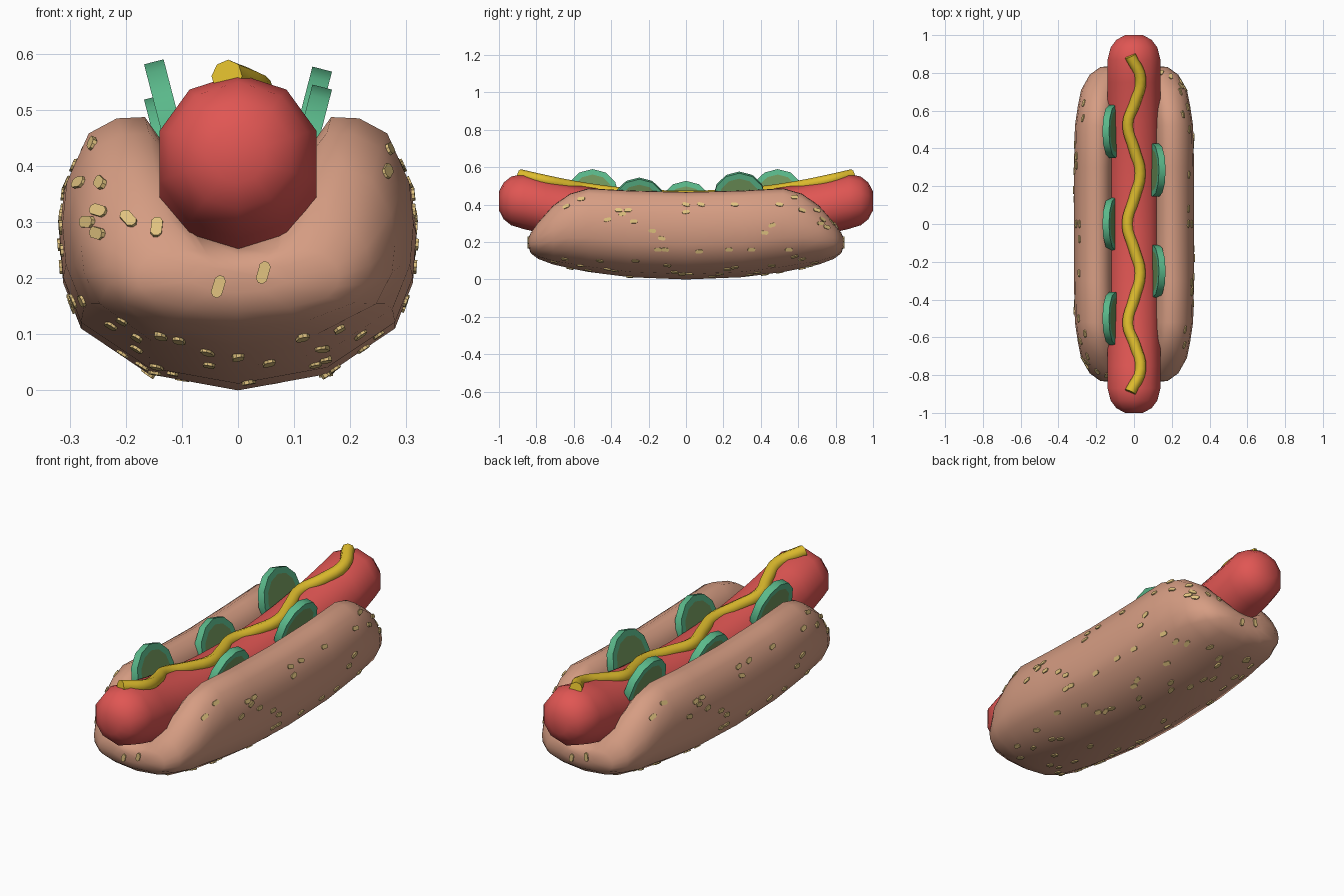
import bpy, bmesh, math, random
from mathutils import Vector, Matrix
from mathutils.bvhtree import BVHTree

if "Cube" in bpy.data.objects:
    bpy.data.objects.remove(bpy.data.objects["Cube"])

random.seed(4)


def material(name, rgb):
    m = bpy.data.materials.new(name)
    lin = [(c / 255 / 12.92) if c < 11 else ((c / 255 + 0.055) / 1.055) ** 2.4 for c in rgb]
    m.diffuse_color = (*lin, 1)
    m.use_nodes = True
    m.node_tree.nodes["Principled BSDF"].inputs["Base Color"].default_value = m.diffuse_color
    return m


BUN = material("bun brown", (214, 157, 131))
RED = material("sausage red", (224, 86, 83))
YELLOW = material("mustard yellow", (222, 188, 45))
GREEN = material("pickle green", (90, 184, 138))
CORE = material("pickle core", (112, 150, 92))
SEED = material("seed cream", (226, 196, 128))


def add_object(name, bm, mats, angle=None):
    bmesh.ops.recalc_face_normals(bm, faces=bm.faces)
    me = bpy.data.meshes.new(name)
    bm.to_mesh(me)
    ob = bpy.data.objects.new(name, me)
    bpy.context.collection.objects.link(ob)
    for m in mats:
        me.materials.append(m)
    if angle:
        bpy.ops.object.select_all(action='DESELECT')
        ob.select_set(True)
        bpy.context.view_layer.objects.active = ob
        bpy.ops.object.shade_smooth_by_angle(angle=math.radians(angle))
    return ob


def loft(rings):
    """Closed rings of points skinned into a capped solid."""
    bm = bmesh.new()
    vs = [[bm.verts.new(p) for p in r] for r in rings]
    n = len(vs[0])
    for a, b in zip(vs, vs[1:]):
        for i in range(n):
            j = (i + 1) % n
            bm.faces.new((a[i], a[j], b[j], b[i]))
    bm.faces.new(vs[0])
    bm.faces.new(vs[-1])
    bmesh.ops.recalc_face_normals(bm, faces=bm.faces)
    return bm


def both_ends(stations):
    """Mirror stations (y first, starting at y = 0) to the -y side."""
    return [(-s[0], *s[1:]) for s in reversed(stations[1:])] + stations


# Bun: U-shaped section (outer x, z up to the lobe top, then groove x, depth)
OUTER = [(0, 0), (.5, .062), (.88, .236), (.98, .41), (1, .575), (.975, .74),
         (.85, .935), (.69, .995), (.53, 1)]
GROOVE = [(.39, .78), (.31, .4), (0, 0)]
# y, half width, bottom z, lobe top z, groove z
BUN_STATIONS = [(0, .318, 0, .468, .17), (.3, .318, .012, .475, .18), (.52, .313, .04, .487, .205),
                (.62, .298, .06, .458, .22), (.71, .28, .08, .395, .235), (.79, .235, .11, .305, .255),
                (.83, .18, .14, .25, .24), (.842, .09, .175, .222, .218)]


def bun_ring(y, w, zb, zt, zg):
    half = [(x * w, zb + t * (zt - zb)) for x, t in OUTER]
    half += [(x * w, zg + s * (zt - zg)) for x, s in GROOVE]
    return [(x, y, z) for x, z in half] + [(-x, y, z) for x, z in reversed(half[1:-1])]


bun_bm = loft([bun_ring(*s) for s in both_ends(BUN_STATIONS)])
tree = BVHTree.FromBMesh(bun_bm)
add_object("bun", bun_bm, [BUN], 75)


# Sausage: ten-sided bowed capsule
def sausage_z(y):
    return .305 + .12 * (y / .9) ** 2 if abs(y) < .88 else .42


def sausage_ring(y, r):
    return [(r * math.sin(a), y, sausage_z(y) + r * math.cos(a))
            for a in (math.tau * i / 10 for i in range(10))]


SAUSAGE = [(0, .147), (.2, .147), (.4, .147), (.6, .147), (.75, .147), (.87, .147),
           (.935, .13), (.975, .098), (1.0, .05)]
add_object("sausage", loft([sausage_ring(*s) for s in both_ends(SAUSAGE)]), [RED], 75)

# Mustard: wavy round tube along the sausage top
path = [(-.02, -.89), (.035, -.77), (.005, -.64), (-.032, -.53), (0, -.4), (.032, -.26), (0, -.13),
        (-.035, 0), (0, .13), (.032, .27), (0, .4), (-.032, .53), (.005, .64), (.035, .77), (-.02, .89)]
cu = bpy.data.curves.new("mustard", 'CURVE')
cu.dimensions = '3D'
cu.bevel_depth = .03
cu.bevel_resolution = 2
cu.use_fill_caps = True
cu.resolution_u = 4
sp = cu.splines.new('BEZIER')
sp.bezier_points.add(len(path) - 1)
for bp, (x, y) in zip(sp.bezier_points, path):
    bp.co = (x, y, sausage_z(y) + .14)
    bp.handle_left_type = bp.handle_right_type = 'AUTO'
cu.materials.append(YELLOW)
mustard = bpy.data.objects.new("mustard", cu)
bpy.context.collection.objects.link(mustard)
bpy.ops.object.select_all(action='DESELECT')
mustard.select_set(True)
bpy.context.view_layer.objects.active = mustard
bpy.ops.object.convert(target='MESH')
bpy.ops.object.shade_smooth_by_angle(angle=math.radians(60))


# Pickle slices: tilted discs with an inset core on each face
def pickle(name, side, y, z):
    bm = bmesh.new()
    bmesh.ops.create_cone(bm, cap_ends=True, segments=12, radius1=.14, radius2=.14, depth=.036)
    caps = [f for f in bm.faces if len(f.verts) > 4]
    bmesh.ops.inset_individual(bm, faces=caps, thickness=.03)
    for f in caps:
        f.material_index = 1
    turn = Matrix.Rotation(side * math.radians(14.5), 4, 'Y') @ Matrix.Rotation(math.pi / 2, 4, 'Y')
    bm.transform(Matrix.Translation((side * .115, y, z)) @ turn)
    add_object(name, bm, [GREEN, CORE], 35)


for i, (side, y, z) in enumerate([(-1, -.5, .45), (-1, 0, .387), (-1, .49, .45),
                                  (1, -.25, .405), (1, .285, .437)]):
    pickle(f"pickle_slice_{i + 1}", side, y, z)

# Sesame seeds: thin long hexagons dropped onto the bun by ray casting
SIDE = [(-.64, .39), (-.56, .43), (-.42, .32), (-.34, .35), (-.28, .31), (-.36, .37), (-.31, .37),
        (-.18, .26), (-.13, .22), (-.11, .16), (0, .36), (0, .4), (.08, .4), (.07, .15), (.26, .4),
        (.23, .16), (.35, .16), (.42, .25), (.46, .29), (.5, .4), (.55, .16), (.62, .37), (.72, .3),
        (.73, .32), (.7, .37), (.58, .44), (-.27, .1), (-.15, .16)]
END = [(-.25, .28), (-.195, .305), (-.145, .29), (-.035, .185), (.045, .21), (-.18, .075),
       (-.105, .09), (0, .06), (.055, .05), (.115, .095), (.15, .075), (.18, .11)]
rays = [((1, y, z), (-1, 0, 0)) for y, z in SIDE]
rays += [((-1, -y, z), (1, 0, 0)) for y, z in SIDE]
rays += [((x, -2, z), (0, 1, 0)) for x, z in END]
rays += [((-x, 2, z), (0, -1, 0)) for x, z in END]
rays += [((random.uniform(-.26, .26), -.7 + 1.4 * i / 35, -1), (0, 0, 1)) for i in range(36)]

seeds = bmesh.new()
OUTLINE = [(-.02, -.004), (-.02, .004), (-.013, .01), (.013, .01),
           (.02, .004), (.02, -.004), (.013, -.01), (-.013, -.01)]
for origin, direction in rays:
    hit, n, _, _ = tree.ray_cast(Vector(origin), Vector(direction))
    if hit is None:
        continue
    along = Vector((0, 1, 0)) - n * n.y
    if along.length < .05:
        along = Vector((0, 0, 1)) - n * n.z
    along.normalize()
    along.rotate(Matrix.Rotation(random.uniform(-.3, .3), 3, n))
    across = n.cross(along)
    low, top = [[seeds.verts.new(hit + along * u + across * v + n * h) for u, v in OUTLINE]
                for h in (-.003, .005)]
    seeds.faces.new(top)
    seeds.faces.new(low)
    for i in range(8):
        j = (i + 1) % 8
        seeds.faces.new((low[i], low[j], top[j], top[i]))
add_object("sesame_seeds", seeds, [SEED])
